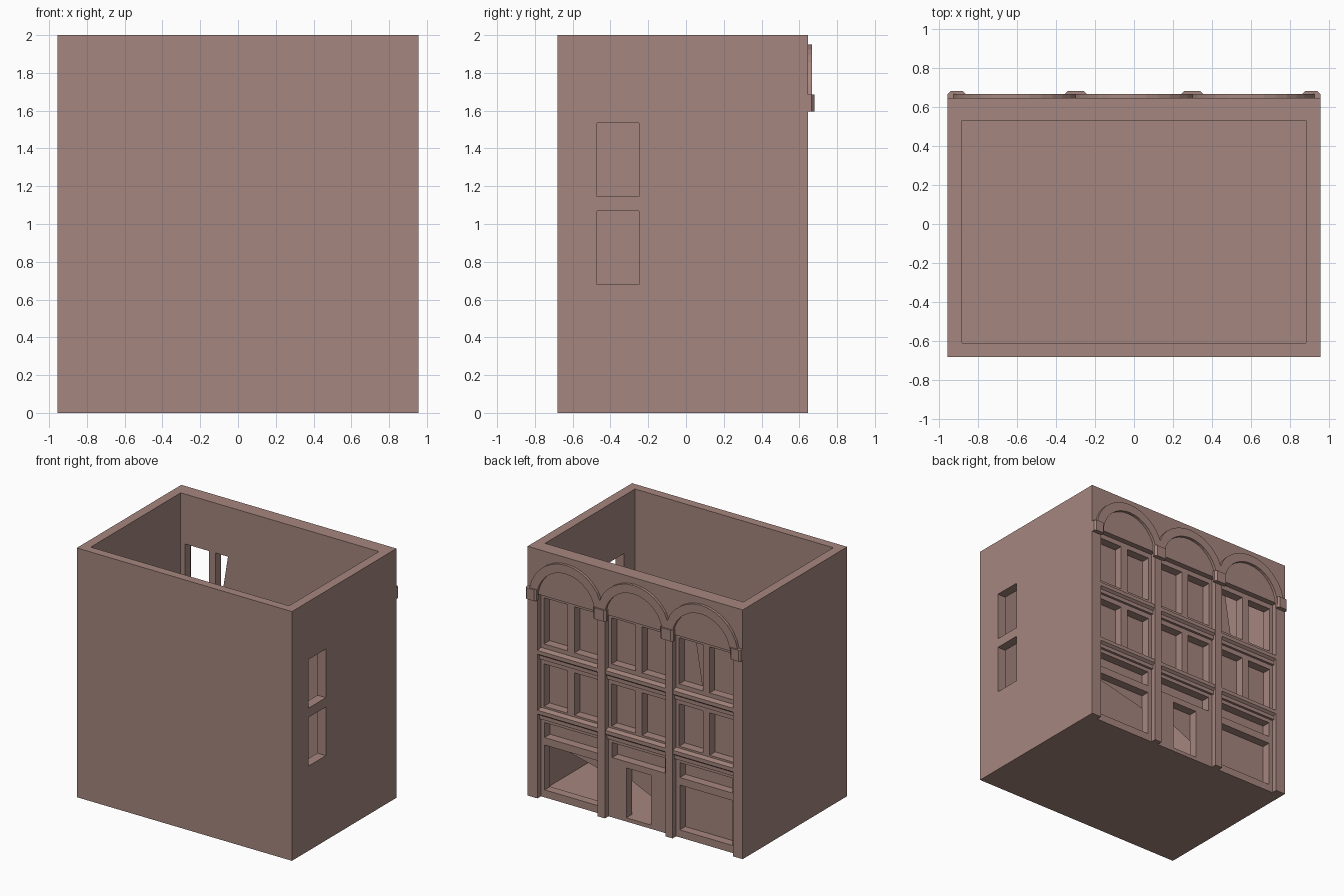
import bpy, bmesh, math

if "Cube" in bpy.data.objects:
    bpy.data.objects.remove(bpy.data.objects["Cube"])

mat = bpy.data.materials.new("brownstone")
mat.diffuse_color = (0.38, 0.24, 0.21, 1)
mat.use_nodes = True
mat.node_tree.nodes["Principled BSDF"].inputs["Base Color"].default_value = mat.diffuse_color


def finish(name, bm):
    bmesh.ops.recalc_face_normals(bm, faces=bm.faces)
    me = bpy.data.meshes.new(name)
    bm.to_mesh(me)
    bm.free()
    ob = bpy.data.objects.new(name, me)
    me.materials.append(mat)
    bpy.context.collection.objects.link(ob)
    return ob


def prism(name, pts, vec):
    """Extrude a flat outline along a vector (no vector: flat sheet)."""
    bm = bmesh.new()
    f = bm.faces.new([bm.verts.new(p) for p in pts])
    if vec:
        r = bmesh.ops.extrude_face_region(bm, geom=[f], use_keep_orig=True)
        bmesh.ops.translate(bm, vec=vec, verts=[v for v in r["geom"] if isinstance(v, bmesh.types.BMVert)])
    return finish(name, bm)


def box(name, x0, x1, y0, y1, z0, z1):
    return prism(name, [(x0, y0, z0), (x1, y0, z0), (x1, y1, z0), (x0, y1, z0)], (0, 0, z1 - z0))


def slab(name, a0, a1, z0, z1, holes, t0, t1, axis="y"):
    """Wall with rectangular holes (a0, a1, z0, z1), thick from t0 to t1 along axis."""
    As = sorted({a0, a1, *[h[0] for h in holes], *[h[1] for h in holes]})
    Zs = sorted({z0, z1, *[h[2] for h in holes], *[h[3] for h in holes]})
    bm = bmesh.new()
    pos = lambda a, z: (a, t0, z) if axis == "y" else (t0, a, z)
    V = {(a, z): bm.verts.new(pos(a, z)) for a in As for z in Zs}
    for a, b in zip(As, As[1:]):
        for c, d in zip(Zs, Zs[1:]):
            m, n = (a + b) / 2, (c + d) / 2
            if not any(h[0] < m < h[1] and h[2] < n < h[3] for h in holes):
                bm.faces.new([V[a, c], V[b, c], V[b, d], V[a, d]])
    bmesh.ops.delete(bm, geom=[v for v in bm.verts if not v.link_faces], context="VERTS")
    r = bmesh.ops.extrude_face_region(bm, geom=bm.faces[:], use_keep_orig=True)
    vec = (0, t1 - t0, 0) if axis == "y" else (t1 - t0, 0, 0)
    bmesh.ops.translate(bm, vec=vec, verts=[v for v in r["geom"] if isinstance(v, bmesh.types.BMVert)])
    return finish(name, bm)


W, FRONT, IN, REC, OUT = 0.955, -0.68, 0.53, 0.60, 0.645
BAYS = (-0.6, 0.0, 0.6)
HALF = 0.268

# open-topped shell
box("floor", -W, W, FRONT, REC, 0, 0.03)
box("front_wall", -W, W, FRONT, -0.61, 0.03, 2)
box("left_wall", -W, -0.88, -0.61, IN, 0.03, 2)
slab("right_wall", -0.61, IN, 0.03, 2,
     [(-0.47, -0.25, 0.68, 1.07), (-0.47, -0.25, 1.145, 1.535)], 0.88, W, "x")

# facade openings
UP, MID, TRANSOM, SHOP = (1.23, 1.60), (0.73, 1.07), (0.48, 0.60), (0.06, 0.42)
windows, closed = [], []
for c in BAYS:
    for s in (-1, 1):
        a, b = sorted((c + s * 0.03, c + s * 0.24))
        windows += [(a, b, *UP), (a, b, *MID)]
        closed.append((a, b, *MID))
        if c >= 0:
            closed.append((a, b, *UP))
    windows.append((c - 0.235, c + 0.235, *TRANSOM))
    closed.append(windows[-1])
for c in (-0.6, 0.6):
    windows.append((c - 0.235, c + 0.235, *SHOP))
closed.append((-0.835, -0.365, *SHOP))
windows.append((-0.11, 0.11, 0.03, 0.43))
slab("facade_wall", -W, W, 0.03, 2, windows, IN, REC)
slab("facade_piers", -W, W, 0, 2, [(c - HALF, c + HALF, 0, 1.64) for c in BAYS], REC, OUT)

# inner lining behind the openings, some only partly covered
sheets = [[(a, c), (b, c), (b, d), (a, d)] for a, b, c, d in closed]
sheets += [[(0.835, 0.42), (0.365, 0.42), (0.365, 0.31)],
           [(0.11, 0.43), (-0.11, 0.43), (-0.11, 0.2), (0.11, 0.3)],
           [(-0.36, 1.6), (-0.46, 1.6), (-0.52, 1.23), (-0.36, 1.23)]]
for i, s in enumerate(sheets):
    prism(f"window_lining_{i}", [(x, IN, z) for x, z in s], None)

for i, c in enumerate(BAYS):
    # stepped sill ledges
    for z, n in ((1.11, "upper"), (0.63, "lower")):
        prof = [(REC, z), (0.62, z), (0.62, z + 0.03), (0.64, z + 0.045), (0.64, z + 0.075), (REC, z + 0.085)]
        prism(f"{n}_ledge_{i}", [(c - HALF, y, zz) for y, zz in prof], (2 * HALF, 0, 0))
    # arch band, trimmed where neighbours meet
    N = 16
    arc = []
    for r, rng in ((0.33, range(N + 1)), (0.26, range(N, -1, -1))):
        for k in rng:
            t = math.pi * k / N
            x = max(-0.3, min(0.3, r * math.cos(t))) if abs(c) < 0.1 else r * math.cos(t)
            if c > 0.1:
                x = max(-0.3, x)
            elif c < -0.1:
                x = min(0.3, x)
            arc.append((c + x, OUT, 1.62 + r * math.sin(t)))
    prism(f"arch_{i}", arc, (0, 0.022, 0))

# corbels under the arch springings
for i, (a, b) in enumerate(((-W, -0.86), (-0.355, -0.24), (0.24, 0.355), (0.86, W))):
    p = [(a, OUT), (a, 0.665), (a + 0.015, 0.68), (b - 0.015, 0.68), (b, 0.665), (b, OUT)]
    prism(f"corbel_{i}", [(x, y, 1.595) for x, y in p], (0, 0, 0.09))
